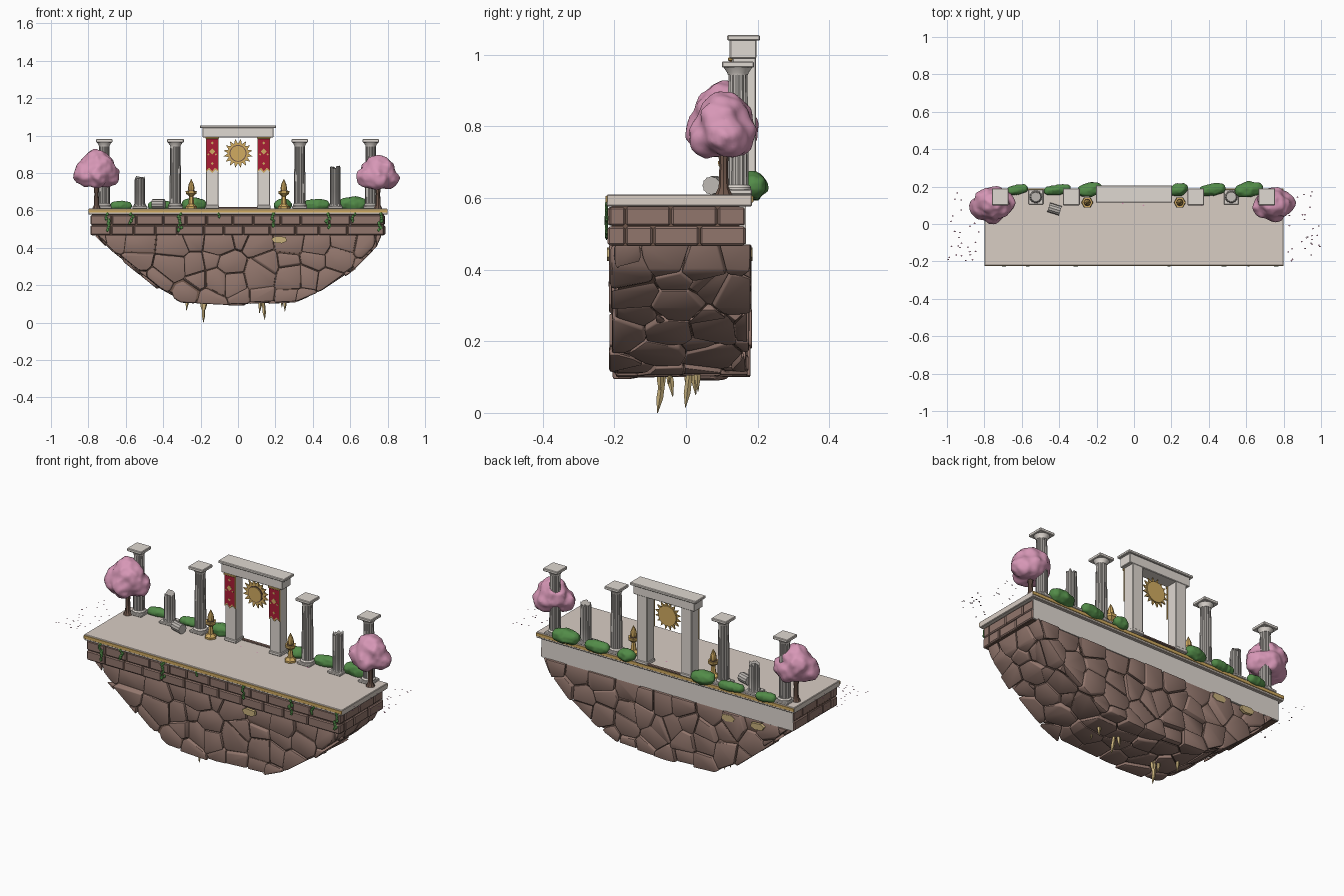
import bpy, bmesh, random
from math import pi, cos, sin, radians
from mathutils import Vector, Matrix, noise

random.seed(7)
uni = random.uniform
if "Cube" in bpy.data.objects:
    bpy.data.objects.remove(bpy.data.objects["Cube"])


def material(name, rgb):
    m = bpy.data.materials.new(name)
    m.use_nodes = True
    m.diffuse_color = (*rgb, 1)
    m.node_tree.nodes["Principled BSDF"].inputs["Base Color"].default_value = (*rgb, 1)
    return m


SLAB = material("warm floor stone", (.69, .61, .55))
MARBLE = material("pale marble", (.74, .69, .64))
GREY = material("weathered grey stone", (.51, .48, .45))
ROCK = material("brown rock", (.285, .18, .15))
GOLD = material("gold", (.64, .41, .12))
RED = material("banner red", (.40, .012, .035))
PINK = material("blossom pink", (.68, .31, .47))
GREEN = material("leaf green", (.085, .26, .065))
BARK = material("dark brown", (.16, .095, .07))
SAND = material("pale root", (.58, .44, .20))


def finish(bm, name, mat, smooth=35):
    bmesh.ops.recalc_face_normals(bm, faces=bm.faces)
    me = bpy.data.meshes.new(name)
    bm.to_mesh(me)
    bm.free()
    me.materials.append(mat)
    if smooth:
        me.shade_smooth()
        me.set_sharp_from_angle(angle=radians(smooth))
    ob = bpy.data.objects.new(name, me)
    bpy.context.collection.objects.link(ob)
    return ob


def add_box(bm, lo, hi):
    lo, hi = Vector(lo), Vector(hi)
    mat = Matrix.Translation((lo + hi) / 2) @ Matrix.Diagonal((*(hi - lo), 1))
    bmesh.ops.create_cube(bm, size=1, matrix=mat)


def box(name, lo, hi, mat, bevel=.003):
    bm = bmesh.new()
    add_box(bm, lo, hi)
    if bevel:
        bmesh.ops.bevel(bm, geom=bm.edges[:], offset=bevel, segments=1, affect='EDGES')
    return finish(bm, name, mat)


def add_plate(bm, pts, y0, y1):
    """Extrude an x-z outline from y0 to y1."""
    face = bm.faces.new([bm.verts.new((x, y0, z)) for x, z in pts])
    new = bmesh.ops.extrude_face_region(bm, geom=[face])["geom"]
    bmesh.ops.translate(bm, vec=(0, y1 - y0, 0), verts=[v for v in new if isinstance(v, bmesh.types.BMVert)])


def plate(name, pts, y0, y1, mat):
    bm = bmesh.new()
    add_plate(bm, pts, y0, y1)
    return finish(bm, name, mat, 0)


def lathe(name, profile, mat, loc, segs=16, flute=0, jag=0, tilt=None):
    """Stack rings of (radius, z); flute dents every other point, jag breaks the top."""
    bm = bmesh.new()
    rings = []
    for r, z in profile:
        top = jag if z == profile[-1][1] else 0
        rings.append([bm.verts.new((r * (1 - flute * (i % 2)) * cos(2 * pi * i / segs),
                                    r * (1 - flute * (i % 2)) * sin(2 * pi * i / segs),
                                    z - uni(0, top))) for i in range(segs)])
    for a, b in zip(rings, rings[1:]):
        for i in range(segs):
            j = (i + 1) % segs
            bm.faces.new((a[i], a[j], b[j], b[i]))
    bm.faces.new(rings[0])
    bm.faces.new(rings[-1])
    bm.transform(Matrix.Translation(loc) @ (tilt or Matrix()))
    return finish(bm, name, mat, 30)


def foliage(name, spheres, mat, voxel):
    """Lumpy balls given as x, y, z, radius, fused into one soft mass."""
    bm = bmesh.new()
    for x, y, z, r in spheres:
        c = Vector((x, y, z))
        for v in bmesh.ops.create_icosphere(bm, subdivisions=3, radius=r)["verts"]:
            v.co *= 1.02 + .25 * noise.noise(v.co * 2.4 / r + c * 30)
            v.co += c
    ob = finish(bm, name, mat)
    fuse = ob.modifiers.new("fuse", 'REMESH')
    fuse.mode, fuse.voxel_size, fuse.use_smooth_shade = 'VOXEL', voxel, True
    soften = ob.modifiers.new("soften", 'SMOOTH')
    soften.factor, soften.iterations = .5, 3


# Rock underside: cells cut from a curved bowl outline, each with softened edges
OUTLINE = [(-.76, .47), (-.66, .375), (-.42, .18), (-.3, .112), (0, .097),
           (.3, .112), (.45, .175), (.62, .29), (.73, .4), (.76, .47)]
seeds = [Vector((-.78 + .13 * i + uni(-.045, .045), -.16 + .11 * j + uni(-.04, .04),
                 .13 + .1 * k + uni(-.035, .035)))
         for i in range(13) for j in range(4) for k in range(4)]
rocks = bmesh.new()
tmp = bpy.data.meshes.new("cell")
for s in seeds:
    bm = bmesh.new()
    f = uni(.975, 1.02)
    add_plate(bm, [(x * f, .47 + (z - .47) * f) for x, z in OUTLINE], -.204 + uni(-.012, .012), .172 + uni(-.012, .012))
    for o in seeds:
        d = o - s
        if o is s or d.length > .27 or not bm.verts:
            continue
        n = d.normalized()
        bmesh.ops.bisect_plane(bm, geom=bm.verts[:] + bm.edges[:] + bm.faces[:], dist=1e-5,
                               plane_co=(s + o) / 2 - n * .002, plane_no=n, clear_outer=True)
        bmesh.ops.holes_fill(bm, edges=bm.edges[:], sides=0)
    if len(bm.verts) > 3:
        bmesh.ops.remove_doubles(bm, verts=bm.verts[:], dist=.006)
        bmesh.ops.recalc_face_normals(bm, faces=bm.faces)
        bmesh.ops.bevel(bm, geom=bm.edges[:], offset=.012, segments=2, profile=.5,
                        affect='EDGES', clamp_overlap=True)
        bm.to_mesh(tmp)
        rocks.from_mesh(tmp)
    bm.free()
bpy.data.meshes.remove(tmp)
finish(rocks, "rock_underside", ROCK, 40)
plate("rock_core", [(x * .96, .465 + (z - .47) * .95) for x, z in OUTLINE], -.19, .158, BARK)

# Pale flat stones wedged under the bricks
for i, (x, y) in enumerate(((.22, -.213), (-.39, .178), (-.57, .178))):
    plate(f"sandy_stone_{i}", [(x - .042, .448), (x - .028, .428), (x + .015, .424), (x + .04, .436),
                               (x + .036, .458), (x - .02, .462)], y - .008, y + .008, SAND)

# Brick band on the front and both ends
box("mortar", (-.78, -.208, .466), (.777, .158, .577), BARK, 0)
bm = bmesh.new()
for row in range(2):
    z0, z1 = .468 + row * .055, .52 + row * .055
    x = -.788
    while x < .78:
        end = x + uni(.1, .16)
        end = .785 if end > .73 else end
        add_box(bm, (x, -.216 + uni(-.003, .003), z0), (end - .004, -.17, z1))
        x = end
    for side in (-1, 1):
        cuts = [-.168, -.09 + .05 * row, .04 + .05 * row, .17]
        for a, b in zip(cuts, cuts[1:]):
            xs = sorted((side * .74, side * (.785 + uni(-.003, .003))))
            add_box(bm, (xs[0], a, z0), (xs[1], b - .004, z1))
bmesh.ops.bevel(bm, geom=bm.edges[:], offset=.005, segments=1, affect='EDGES')
finish(bm, "bricks", ROCK)

# Floor slab, rear wall and gold edging
box("floor_slab", (-.8, -.222, .577), (.8, .185, .61), SLAB)
box("rear_wall", (-.78, .15, .468), (.78, .168, .58), MARBLE, 0)
for name, y in (("front_trim", -.2225), ("back_trim", .1855)):
    box(name, (-.8, y - .003, .588), (.8, y + .003, .606), GOLD, .001)

# Columns, whole and broken
Y = .145
for i, x in enumerate((-.715, -.335, .33, .71)):
    box(f"column_plinth_{i}", (x - .04, Y - .04, .61), (x + .04, Y + .04, .624), MARBLE)
    lathe(f"column_base_{i}", [(.037, .622), (.037, .63), (.031, .637)], MARBLE, (x, Y, 0))
    lathe(f"column_shaft_{i}", [(.031, .635), (.03, .78), (.027, .948)], GREY, (x, Y, 0), 28, .1)
    lathe(f"column_capital_{i}", [(.028, .943), (.03, .95), (.041, .966)], MARBLE, (x, Y, 0))
    box(f"column_abacus_{i}", (x - .045, Y - .045, .964), (x + .045, Y + .045, .981), MARBLE)
for i, (x, top) in enumerate(((-.525, .785), (.52, .842))):
    box(f"broken_plinth_{i}", (x - .04, Y - .04, .61), (x + .04, Y + .04, .624), MARBLE)
    lathe(f"broken_shaft_{i}", [(.036, .622), (.029, .636), (.029, .7), (.028, top)],
          GREY, (x, Y, 0), 28, .1, .025)
lathe("fallen_drum", [(.026, -.033), (.026, .033)], GREY, (-.425, .08, .635), 24, .08,
      tilt=Matrix.Rotation(-.3, 4, 'Z') @ Matrix.Rotation(pi / 2, 4, 'Y'))

# Gateway with banners
for side, label in ((1, "left"), (-1, "right")):
    cx = side * .138
    box(f"gate_pillar_{label}", (cx - .033, .13, .61), (cx + .033, .195, .995), MARBLE)
    box(f"gate_foot_{label}", (cx - .037, .126, .61), (cx + .037, .199, .628), MARBLE)
    for part, w, y, mat in (("banner_border", .034, .124, GOLD), ("banner_cloth", .0305, .121, RED)):
        lift = (.034 - w) * 3
        plate(f"{part}_{label}", [(cx - w, .985), (cx - w, .805 + lift), (cx - w / 2, .818 + lift),
              (cx, .8 + lift), (cx + w / 2, .818 + lift), (cx + w, .805 + lift), (cx + w, .985)],
              y, y + .005, mat)
    box(f"banner_rod_{label}", (cx - .036, .117, .983), (cx + .036, .13, .992), GOLD, .002)
    for k, (dx, z, r) in enumerate(((0, .85, .008), (0, .915, .016), (0, .96, .008), (-.02, .9, .006), (.02, .9, .006))):
        plate(f"banner_diamond_{label}_{k}", [(cx + dx - r, z), (cx + dx, z - r), (cx + dx + r, z), (cx + dx, z + r)],
              .1195, .1215, GOLD)
box("gate_step", (-.105, .18, .61), (.105, .195, .618), ROCK, .001)
box("lintel", (-.19, .122, .99), (.19, .197, 1.043), MARBLE)
box("lintel_cornice", (-.204, .115, 1.04), (.204, .207, 1.055), MARBLE)


# Sun ornament: pointed rays, dark ring and raised face
def ring(inner, outer):
    return [((outer if i % 2 else inner) * sin(pi * i / 16), .905 + (outer if i % 2 else inner) * cos(pi * i / 16))
            for i in range(32)]


plate("sun_rays", ring(.053, .079), .155, .162, GOLD)
plate("sun_back", ring(.056, .056), .158, .168, GOLD)
plate("sun_ring", ring(.045, .045), .152, .158, BARK)
plate("sun_face", ring(.04, .04), .148, .158, GOLD)

# Hexagonal braziers with flames
for i, x in enumerate((-.25, .245)):
    lathe(f"brazier_{i}", [(.032, .61), (.032, .62), (.016, .634), (.011, .675), (.028, .69), (.03, .704)],
          GOLD, (x, .115, 0), 6)
    lathe(f"brazier_coals_{i}", [(.021, .7), (.021, .707)], BARK, (x, .115, 0), 6)
    lathe(f"flame_{i}", [(.014, .703), (.018, .718), (.013, .742), (.001, .768)], GOLD, (x, .115, 0), 8)

# Blossom trees
for label, cx, cz, k in (("right", -.757, .815, 1), ("left", .748, .797, .92)):
    lathe(f"trunk_{label}", [(.024, .61), (.014, .63), (.012, .69), (.018, .76)], BARK, (cx, .105, 0), 9)
    lumps = [(0, 0, .032, .076), (-.054, -.015, -.02, .066), (.057, .01, -.027, .064), (0, -.035, -.025, .068),
             (.01, .03, -.02, .068), (-.03, .02, .015, .068), (.035, -.01, .018, .066)]
    foliage(f"blossom_{label}", [(cx + a * k, .105 + b * k, cz + c * k, r * k) for a, b, c, r in lumps], PINK, .009)

# Bushes along the rear edge
for i, (x, w, r) in enumerate(((-.625, .036, .028), (-.41, .05, .029), (-.235, .035, .039),
                               (.24, .02, .035), (.42, .042, .035), (.615, .042, .043))):
    foliage(f"bush_{i}", [(x + w * t, .184 + .006 * t, .608 + r * .6, r * (1 - .2 * abs(t)))
                          for t in (-1, -.5, .1, .6, 1)], GREEN, .006)

# Ivy hanging on the front
bm = bmesh.new()
for x, n in ((-.7, 8), (-.57, 5), (-.31, 8), (-.1, 2), (.19, 6), (.48, 7), (.62, 4), (.76, 8)):
    for k in range(n):
        m = Matrix.Translation((x + uni(-.01, .01), -.222, .58 - k * .012)) @ Matrix.Diagonal((.9, .5, 1.2, 1))
        bmesh.ops.create_icosphere(bm, subdivisions=1, radius=uni(.008, .012), matrix=m)
finish(bm, "ivy", GREEN, 0)

# Dangling roots
for i, (x, y, tip) in enumerate(((-.27, .01, .065), (-.2, -.05, .045), (-.185, -.06, 0), (-.17, -.07, .05),
                                 (.12, .02, .05), (.133, .012, .015), (.25, .03, .06), (.235, -.04, .08))):
    slant = Matrix.Shear('XY', 4, (uni(-.2, .2), uni(-.2, .2)))
    lathe(f"root_{i}", [(.001, tip - .13), (.01, tip - .09), (.008, .02)], SAND, (x, y, .13), 5, tilt=slant)

# Drifting petals
bm = bmesh.new()
spots = [(s * uni(.82, .99), uni(-.2, .18)) for s in (-1, 1) for _ in range(28)]
spots += [(-.994, -.19), (.994, -.12), (-.06, .11), (.05, .1), (.36, .1)]
for x, y in spots:
    m = Matrix.Translation((x, y, .611)) @ Matrix.Diagonal((1, .7, 1, 1))
    bmesh.ops.create_circle(bm, cap_ends=True, segments=4, radius=.006, matrix=m)
finish(bm, "petals", PINK, 0)
